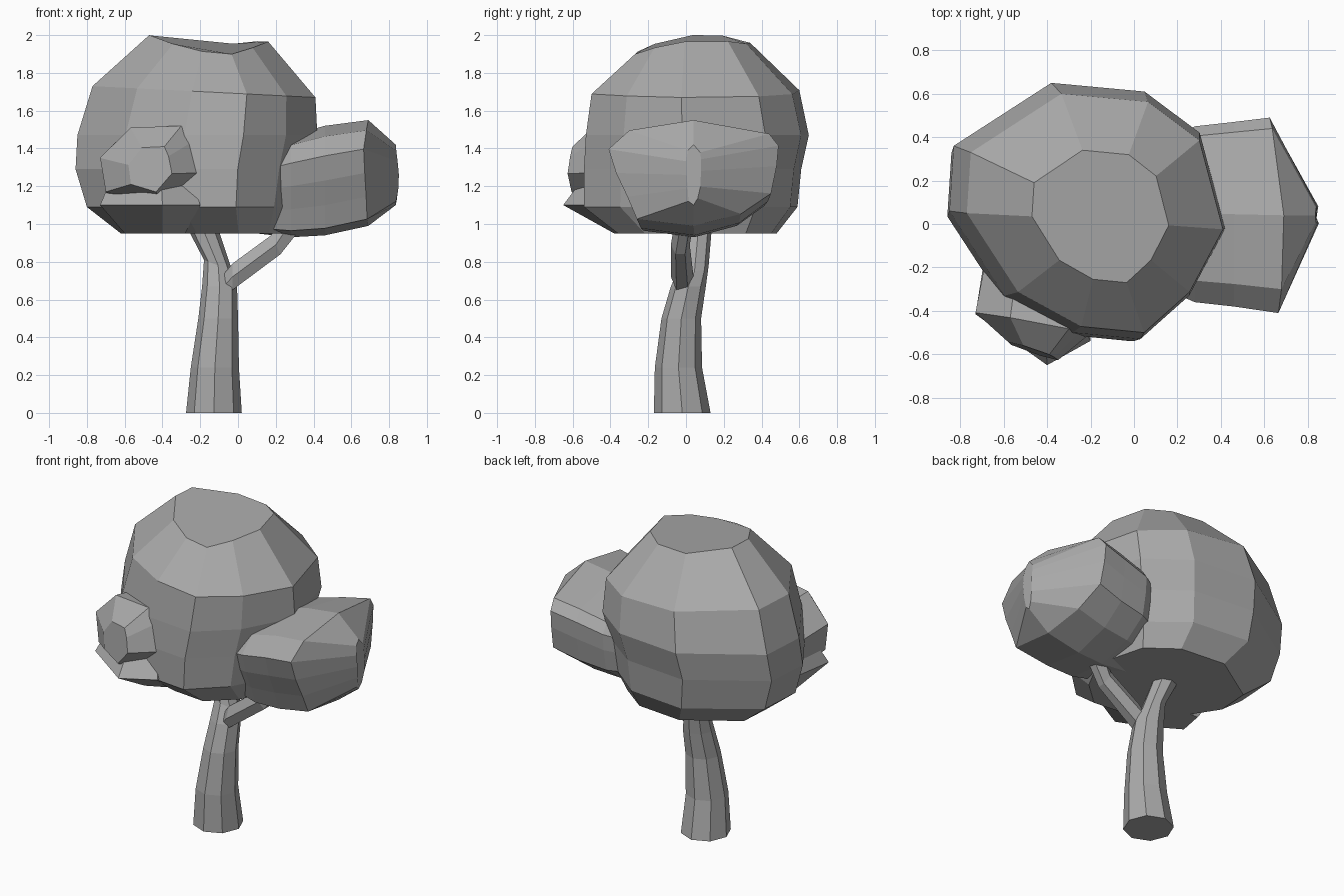
import bpy, bmesh, math
from mathutils import Vector

cube = bpy.data.objects.get("Cube")
if cube:
    bpy.data.objects.remove(cube, do_unlink=True)

# One plain grey for bark and leaves
GREY = (0.4, 0.4, 0.4, 1.0)
grey = bpy.data.materials.new("plain grey")
grey.use_nodes = True
grey.diffuse_color = GREY
grey.node_tree.nodes["Principled BSDF"].inputs["Base Color"].default_value = GREY


def polygon(sides):
    """Regular outline."""
    angles = [math.tau * i / sides for i in range(sides)]
    return [(math.cos(a), math.sin(a)) for a in angles]


def fit(points):
    """Stretch an outline so that it spans 0 to 1 both ways."""
    us, vs = zip(*points)
    return [((u - min(us)) / (max(us) - min(us)),
             (v - min(vs)) / (max(vs) - min(vs))) for u, v in points]


def loft(name, axis, outline, rings, bends=None):
    """Skin rings of (position, u0, u1, v0, v1) lying across an axis.
    bends maps a ring index to its slopes along u and v, then its bows."""
    shape = fit(outline)
    bm = bmesh.new()
    loops = []
    for index, (pos, u0, u1, v0, v1) in enumerate(rings):
        slope_u, slope_v, bow_u, bow_v = (bends or {}).get(index, (0, 0, 0, 0))
        loop = []
        for u, v in shape:
            du, dv = u - 0.5, v - 0.5
            p = pos + slope_u * du + slope_v * dv - bow_u * du * du - bow_v * dv * dv
            a, b = u0 + u * (u1 - u0), v0 + v * (v1 - v0)
            co = {"x": (p, a, b), "y": (a, p, b), "z": (a, b, p)}[axis]
            loop.append(bm.verts.new(Vector(co)))
        loops.append(loop)
    count = len(shape)
    for low, high in zip(loops, loops[1:]):
        for i in range(count):
            j = (i + 1) % count
            bm.faces.new((low[i], low[j], high[j], high[i]))
    bm.faces.new(loops[0])
    bm.faces.new(loops[-1])
    bmesh.ops.recalc_face_normals(bm, faces=bm.faces)
    mesh = bpy.data.meshes.new(name)
    bm.to_mesh(mesh)
    bm.free()
    mesh.materials.append(grey)
    obj = bpy.data.objects.new(name, mesh)
    bpy.context.collection.objects.link(obj)
    return obj


# Trunk, leaning back and to the right at the top
loft("trunk", "z", polygon(8), [
    (0.0, -0.275, 0.02, -0.17, 0.13),
    (0.24, -0.25, 0.005, -0.165, 0.085),
    (0.5, -0.21, 0.0, -0.13, 0.08),
    (0.67, -0.19, -0.005, -0.08, 0.105),
    (0.78, -0.18, -0.03, -0.03, 0.12),
    (1.02, -0.29, -0.12, 0.0, 0.14),
], {4: (-0.06, 0, 0, 0)})

# Branch reaching to the left lump
loft("branch", "x", polygon(6), [
    (-0.12, -0.02, 0.04, 0.56, 0.68),
    (-0.03, -0.08, 0.04, 0.65, 0.79),
    (0.20, -0.08, 0.02, 0.84, 0.94),
    (0.28, -0.06, 0.04, 0.96, 1.06),
], {2: (0, -0.05, 0, 0), 3: (0, -0.08, 0, 0)})

# Main crown, an uneven ten-sided dome with a bowed cap
crown_outline = [(-0.86, 0.06), (-0.84, 0.36), (-0.38, 0.65), (0.06, 0.61),
                 (0.32, 0.42), (0.44, -0.02), (0.27, -0.33), (0.04, -0.53),
                 (-0.28, -0.5), (-0.6, -0.33)]
loft("main_crown", "z", crown_outline, [
    (0.95, -0.62, 0.28, -0.36, 0.48),
    (1.09, -0.80, 0.34, -0.54, 0.59),
    (1.29, -0.86, 0.38, -0.54, 0.61),
    (1.47, -0.85, 0.42, -0.53, 0.65),
    (1.70, -0.77, 0.41, -0.50, 0.60),
    (1.985, -0.47, 0.16, -0.27, 0.34),
], {4: (-0.06, 0, 0, 0), 5: (-0.03, 0.05, 0, 0.22)})

# Large lump on the left side, ending in an upright ridge
lump_outline = [(0.04, 1.55), (-0.3, 1.49), (-0.41, 1.38), (-0.37, 1.24),
                (-0.31, 1.1), (-0.26, 0.97), (0.04, 0.93), (0.29, 1.0),
                (0.45, 1.12), (0.48, 1.28), (0.49, 1.4), (0.44, 1.47)]
loft("left_lump", "x", lump_outline, [
    (0.10, -0.28, 0.36, 0.95, 1.40),
    (0.28, -0.36, 0.45, 0.93, 1.47),
    (0.46, -0.38, 0.47, 0.94, 1.52),
    (0.69, -0.41, 0.49, 0.99, 1.55),
    (0.86, 0.0, 0.08, 1.10, 1.42),
], {3: (-0.04, 0, 0.18, 0), 4: (0, 0, 0.04, 0.1)})

# Smaller lump at the front right, swinging forward toward the middle
front_outline = [(-0.73, 1.35), (-0.57, 1.51), (-0.3, 1.52), (-0.25, 1.43),
                 (-0.21, 1.27), (-0.4, 1.1), (-0.7, 1.17)]
loft("front_lump", "y", front_outline, [
    (-0.15, -0.68, -0.2, 1.04, 1.48),
    (-0.46, -0.73, -0.21, 1.10, 1.52),
    (-0.585, -0.58, -0.35, 1.17, 1.41),
], {1: (-0.1, 0.02, 0, 0), 2: (-0.08, 0.02, 0, 0)})

# Ledge of leaves under the smaller lump
ledge_outline = [(-0.73, -0.41), (-0.4, -0.64), (-0.2, -0.53),
                 (-0.2, -0.1), (-0.68, -0.1)]
loft("front_ledge", "z", ledge_outline, [
    (0.95, -0.6, -0.28, -0.38, -0.1),
    (1.10, -0.73, -0.2, -0.65, -0.1),
    (1.22, -0.68, -0.24, -0.56, -0.1),
])
